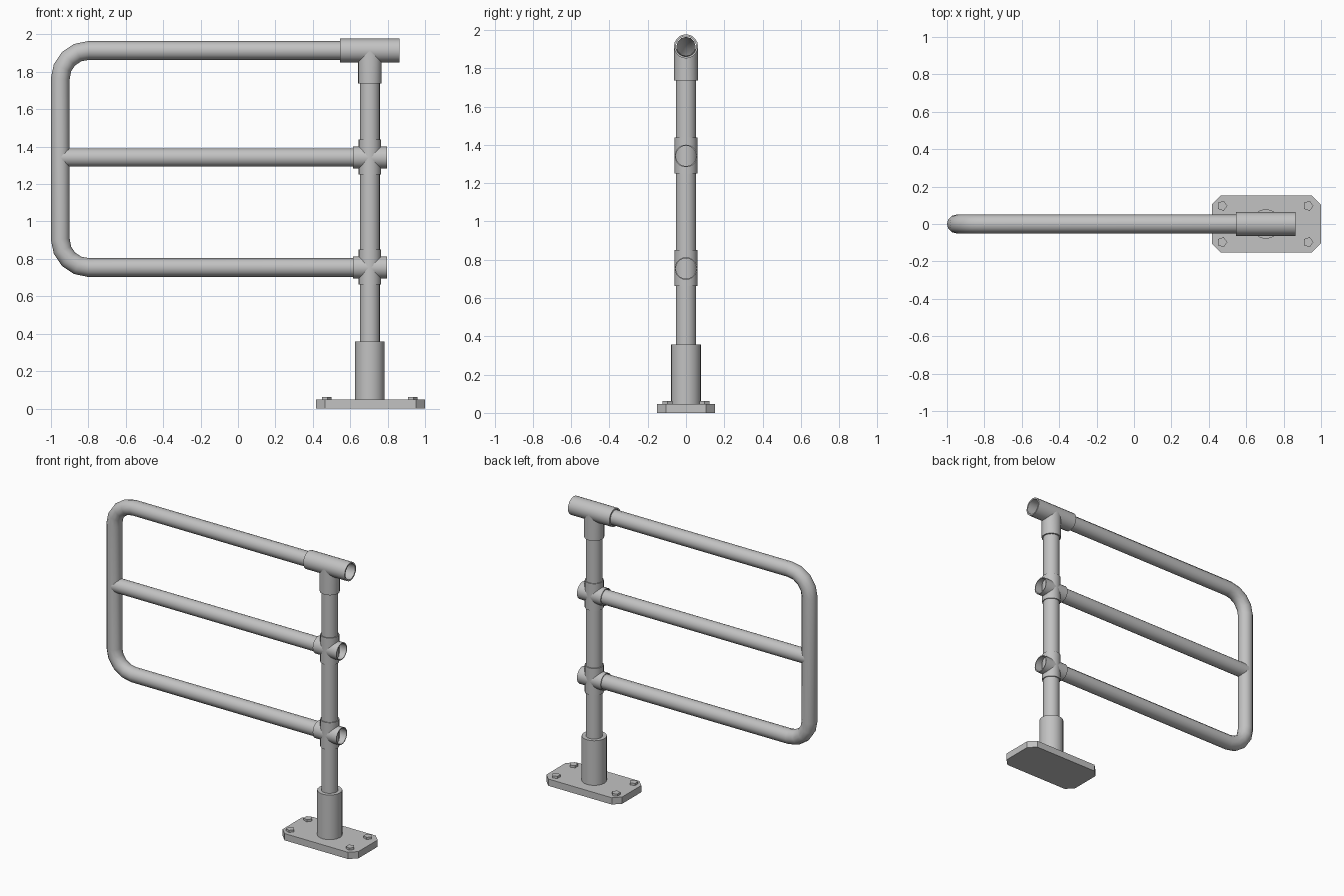
import bpy, bmesh, math
from mathutils import Vector

cube = bpy.data.objects.get("Cube")
if cube:
    bpy.data.objects.remove(cube, do_unlink=True)

steel = bpy.data.materials.new("galvanised grey")
steel.use_nodes = True
GREY = (0.54, 0.54, 0.54, 1)
steel.diffuse_color = GREY
steel.node_tree.nodes["Principled BSDF"].inputs["Base Color"].default_value = GREY

POST_X = 0.705
TOP_Z, MID_Z, LOW_Z = 1.914, 1.342, 0.754
TUBE_R = 0.05


def finish(obj, smooth=True):
    obj.data.materials.clear()
    obj.data.materials.append(steel)
    if smooth:
        bpy.ops.object.select_all(action='DESELECT')
        obj.select_set(True)
        bpy.context.view_layer.objects.active = obj
        bpy.ops.object.shade_smooth_by_angle(angle=math.radians(40))
    return obj


def mesh_object(name, bm, smooth=True):
    bmesh.ops.recalc_face_normals(bm, faces=bm.faces)
    mesh = bpy.data.meshes.new(name)
    bm.to_mesh(mesh)
    bm.free()
    obj = bpy.data.objects.new(name, mesh)
    bpy.context.collection.objects.link(obj)
    return finish(obj, smooth)


def pipe(name, axis, centre, lo, hi, outer, inner=None, sides=20, saddle=None):
    """Cylinder along x or z; hollow if inner is given; saddle shapes the top
    end to sit on a horizontal pipe of that radius at height hi."""
    bm = bmesh.new()

    def ring(t, r):
        verts = []
        for i in range(sides):
            a = 2 * math.pi * i / sides
            u, v = r * math.cos(a), r * math.sin(a)
            if axis == 'x':
                p = Vector((t, v, centre + u))
            else:
                h = t
                if saddle and t == hi:
                    h = hi - math.sqrt(max(0, saddle ** 2 - v ** 2))
                p = Vector((centre[0] + u, centre[1] + v, h))
            verts.append(bm.verts.new(p))
        return verts

    rings = [ring(lo, outer), ring(hi, outer)]
    if inner:
        rings += [ring(hi, inner), ring(lo, inner)]
        pairs = zip(rings, rings[1:] + rings[:1])
    else:
        bm.faces.new(rings[0])
        bm.faces.new(rings[1])
        pairs = [rings]
    for a, b in pairs:
        for i in range(sides):
            j = (i + 1) % sides
            bm.faces.new((a[i], a[j], b[j], b[i]))
    return mesh_object(name, bm)


# Bent hoop: top rail, rounded left end and bottom rail in one open tube
BEND = 0.15
left = -1 + TUBE_R
path = [(0.6, TOP_Z)]
for cz, start in ((TOP_Z - BEND, 90), (LOW_Z + BEND, 180)):
    for k in range(5):
        a = math.radians(start + 22.5 * k)
        path.append((left + BEND + BEND * math.cos(a), cz + BEND * math.sin(a)))
path.append((POST_X, LOW_Z))

curve = bpy.data.curves.new("hoop_rail", 'CURVE')
curve.dimensions = '3D'
curve.bevel_depth = TUBE_R
curve.bevel_resolution = 4
spline = curve.splines.new('POLY')
spline.points.add(len(path) - 1)
for point, (x, z) in zip(spline.points, path):
    point.co = (x, 0, z, 1)
hoop = bpy.data.objects.new("hoop_rail", curve)
bpy.context.collection.objects.link(hoop)
bpy.ops.object.select_all(action='DESELECT')
hoop.select_set(True)
bpy.context.view_layer.objects.active = hoop
bpy.ops.object.convert(target='MESH')
finish(bpy.context.view_layer.objects.active)

# Middle rail and upright post
pipe("middle_rail", 'x', MID_Z, left, POST_X, 0.049)
pipe("post", 'z', (POST_X, 0), 0.3, TOP_Z - 0.056, 0.0535)

# Top tee fitting
pipe("tee_sleeve", 'x', TOP_Z, 0.545, 0.863, 0.063, 0.053)
pipe("tee_stem", 'z', (POST_X, 0), 1.737, TOP_Z, 0.063, 0.0535, saddle=0.058)

# Cross fittings where the lower rails meet the post
for label, z in (("middle", MID_Z), ("lower", LOW_Z)):
    pipe(label + "_cross_sleeve", 'x', z, 0.615, 0.797, 0.059, 0.053)
    pipe(label + "_cross_collar", 'z', (POST_X, 0), z - 0.092, z + 0.096, 0.06, 0.0535)

# Base socket
pipe("base_socket", 'z', (POST_X, 0), 0.02, 0.357, 0.079)

# Base plate with clipped corners
PX, HX, HY, CUT, THICK = 0.708, 0.291, 0.152, 0.047, 0.047
bm = bmesh.new()
outline = []
for sx, sy in ((1, 1), (-1, 1), (-1, -1), (1, -1)):
    corner = [(sx * HX, sy * (HY - CUT)), (sx * (HX - CUT), sy * HY)]
    outline += corner if sx == sy else corner[::-1]
base = bm.faces.new([bm.verts.new((PX + x, y, 0)) for x, y in outline])
top = bmesh.ops.extrude_face_region(bm, geom=[base], use_keep_orig=True)
bmesh.ops.translate(bm, vec=(0, 0, THICK),
                    verts=[g for g in top["geom"] if isinstance(g, bmesh.types.BMVert)])
mesh_object("base_plate", bm, smooth=False)

# Five-sided bolt heads
for sx, side in ((1, "left"), (-1, "right")):
    for sy, end in ((1, "back"), (-1, "front")):
        pipe(f"bolt_{end}_{side}", 'z', (PX - 0.007 + sx * 0.23, sy * 0.097),
             0.03, 0.062, 0.028, sides=5)
